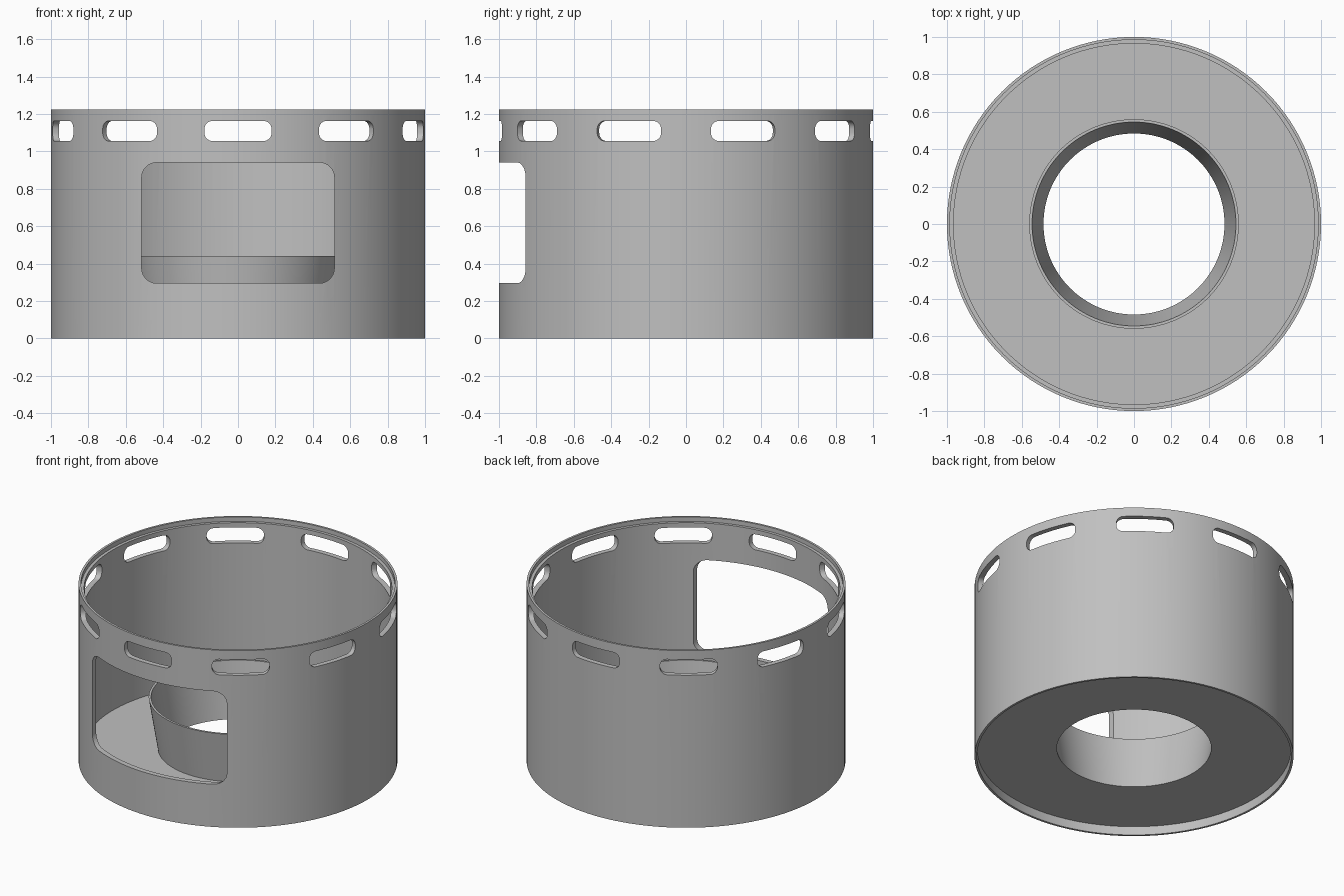
import bpy, bmesh, math
from mathutils import Matrix, Vector

default = bpy.data.objects.get("Cube")
if default:
    bpy.data.objects.remove(default, do_unlink=True)

SEGMENTS = 128
HEIGHT = 1.225

grey = bpy.data.materials.new("light_grey")
grey.use_nodes = True
colour = (0.527, 0.527, 0.527, 1)
grey.diffuse_color = colour
grey.node_tree.nodes["Principled BSDF"].inputs["Base Color"].default_value = colour


def make_object(name, bm):
    bmesh.ops.recalc_face_normals(bm, faces=bm.faces)
    mesh = bpy.data.meshes.new(name)
    bm.to_mesh(mesh)
    bm.free()
    mesh.materials.append(grey)
    obj = bpy.data.objects.new(name, mesh)
    bpy.context.collection.objects.link(obj)
    return obj


def lathe(name, profile):
    """Revolve a closed (radius, z) profile around the z axis."""
    bm = bmesh.new()
    rings = []
    for i in range(SEGMENTS):
        a = math.tau * i / SEGMENTS
        rings.append([bm.verts.new((r * math.cos(a), r * math.sin(a), z)) for r, z in profile])
    n = len(profile)
    for i, ring in enumerate(rings):
        after = rings[(i + 1) % SEGMENTS]
        for j in range(n):
            k = (j + 1) % n
            bm.faces.new((ring[j], after[j], after[k], ring[k]))
    return make_object(name, bm)


def add_rounded_prism(bm, half_width, z_low, z_high, radius, angle, y_in, steps=8):
    """Rounded rectangle facing the front, pushed inward, turned about z."""
    outline = []
    corners = [(1, z_high - radius, 0), (-1, z_high - radius, 1),
               (-1, z_low + radius, 2), (1, z_low + radius, 3)]
    for side, cz, quarter in corners:
        for s in range(steps + 1):
            a = (quarter + s / steps) * math.pi / 2
            outline.append((side * (half_width - radius) + radius * math.cos(a),
                            cz + radius * math.sin(a)))
    turn = Matrix.Rotation(angle, 3, 'Z')
    outer, inner = ([bm.verts.new(turn @ Vector((x, y, z))) for x, z in outline]
                    for y in (-1.2, y_in))
    bm.faces.new(outer)
    bm.faces.new(inner[::-1])
    for i in range(len(outline)):
        j = (i + 1) % len(outline)
        bm.faces.new((outer[i], inner[i], inner[j], outer[j]))


# One-piece body: outer wall, stepped top rim, floor, flared centre ring, bottom recess
body = lathe("drum_body", [
    (0.985, 0), (1, 0), (1, HEIGHT), (0.985, HEIGHT),
    (0.985, HEIGHT - 0.03), (0.965, HEIGHT - 0.03),
    (0.965, 0.085), (0.502, 0.085),
    (0.56, 0.44), (0.545, 0.44),
    (0.484, 0.06), (0.985, 0.06),
])

# Cutters: front window and ten vent slots below the rim
bm = bmesh.new()
add_rounded_prism(bm, 0.515, 0.295, 0.94, 0.08, 0, -0.65)
for i in range(10):
    add_rounded_prism(bm, 0.18, 1.055, 1.163, 0.045, math.tau * i / 10, -0.8)
cutter = make_object("opening_cutter", bm)
cutter.hide_render = True

cut = body.modifiers.new("openings", 'BOOLEAN')
cut.operation = 'DIFFERENCE'
cut.solver = 'EXACT'
cut.object = cutter

bpy.ops.object.select_all(action='DESELECT')
body.select_set(True)
bpy.context.view_layer.objects.active = body
bpy.ops.object.modifier_apply(modifier=cut.name)
bpy.data.objects.remove(cutter, do_unlink=True)
bpy.ops.object.shade_smooth_by_angle(angle=math.radians(30))
